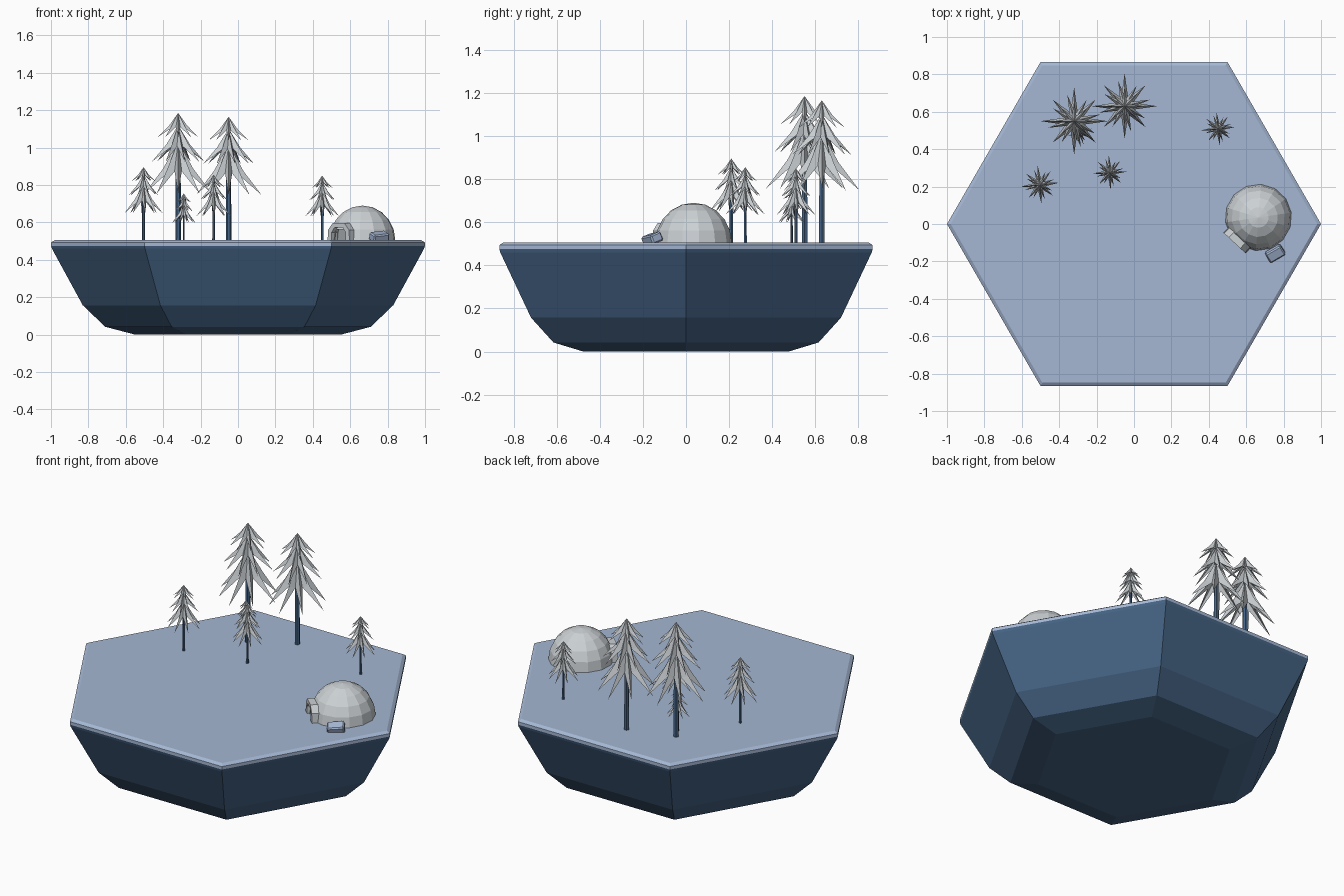
import bpy, bmesh, math
from mathutils import Vector, Matrix

if "Cube" in bpy.data.objects:
    bpy.data.objects.remove(bpy.data.objects["Cube"])

GROUND = 0.505


def mat(name, col):
    m = bpy.data.materials.new(name)
    m.diffuse_color = (*col, 1)
    m.use_nodes = True
    m.node_tree.nodes["Principled BSDF"].inputs["Base Color"].default_value = m.diffuse_color
    return m


SNOW = mat("snow white", (0.60, 0.635, 0.66))
ICE = mat("ice blue", (0.376, 0.474, 0.658))
NAVY = mat("deep navy", (0.062, 0.130, 0.240))


def finish(name, bm, mats, fix=True):
    if fix:
        bmesh.ops.recalc_face_normals(bm, faces=bm.faces)
    me = bpy.data.meshes.new(name)
    bm.to_mesh(me)
    bm.free()
    for m in mats:
        me.materials.append(m)
    ob = bpy.data.objects.new(name, me)
    bpy.context.collection.objects.link(ob)
    return ob


def lathe(bm, profile, sides, start=0.0, cap_bottom=True, cap_top=True):
    """Rings of (radius, z) joined by quads; returns quads per band."""
    rings = [[bm.verts.new((r * math.cos(start + math.tau * i / sides),
                            r * math.sin(start + math.tau * i / sides), z))
              for i in range(sides)] for r, z in profile]
    bands = []
    for a, b in zip(rings, rings[1:]):
        bands.append([bm.faces.new((a[i], a[(i + 1) % sides], b[(i + 1) % sides], b[i]))
                      for i in range(sides)])
    if cap_bottom:
        bm.faces.new(rings[0][::-1])
    if cap_top:
        bm.faces.new(rings[-1])
    return bands


# Hexagonal floating base: navy body, icy top
bm = bmesh.new()
lathe(bm, [(0.55, 0), (0.71, 0.042), (0.83, 0.157), (0.995, 0.46), (1.0, 0.475),
           (1.0, 0.493), (0.98, GROUND)], 6)
for f in bm.faces:
    f.material_index = 1 if f.calc_center_median().z > 0.474 else 0
finish("hex_base", bm, [NAVY, ICE])


def spiky_tier(bm, R, z_tip, z_top, turn, n=8):
    """Drooping star of folded branches around the trunk."""
    H = z_top - z_tip
    top = bm.verts.new((0, 0, z_top))
    under = bm.verts.new((0, 0, z_top - 0.35 * H))

    def ring(r, z, off, short=1.0):
        vs = []
        for i in range(n):
            a = turn + math.tau * (i + off) / n
            k = short if i % 2 else 1.0
            vs.append(bm.verts.new((r * k * math.cos(a), r * k * math.sin(a), z_top - z * H)))
        return vs
    mid, tip, valley = ring(0.45 * R, 0.53, 0), ring(R, 1.0, 0, 0.9), ring(0.28 * R, 0.58, 0.5)
    for i in range(n):
        for v, flip in ((valley[i], False), (valley[i - 1], True)):
            for tri in ((top, mid[i], v), (mid[i], tip[i], v), (tip[i], under, v)):
                bm.faces.new(tri[::-1] if flip else tri)


# Fir trees: x, y, total height, relative spin
TREES = [(-0.32, 0.55, 0.68, 0.0), (-0.05, 0.63, 0.66, 0.0), (-0.505, 0.21, 0.39, 0.1),
         (-0.13, 0.275, 0.35, 0.05), (0.45, 0.51, 0.345, 0.1), (-0.29, 0.49, 0.25, 0.3)]
for k, (x, y, h, spin) in enumerate(TREES, 1):
    s = h / 0.68
    place = Matrix.Translation((x, y, GROUND)) @ Matrix.Rotation(spin, 4, 'Z') @ Matrix.Scale(s, 4)
    bm = bmesh.new()
    lathe(bm, [(0.015, -0.005), (0.014, 0.3), (0.009, 0.56)], 6)
    bm.transform(place)
    finish(f"tree_trunk_{k}", bm, [NAVY])
    bm = bmesh.new()
    spiky_tier(bm, 0.18, 0.25, 0.53, 0.0)
    spiky_tier(bm, 0.145, 0.42, 0.615, 0.25)
    spiky_tier(bm, 0.11, 0.55, 0.68, 0.0)
    bm.transform(place)
    finish(f"tree_branches_{k}", bm, [SNOW], fix=False)

# Igloo dome, one panel removed as the doorway
C = Vector((0.665, 0.035, GROUND))
DOOR = math.radians(227)
SEG, RINGS = 14, 5
bm = bmesh.new()
prof = [(0.178 * math.cos(i * math.pi / 2 / RINGS), 0.185 * math.sin(i * math.pi / 2 / RINGS))
        for i in range(RINGS)]
bands = lathe(bm, prof, SEG, DOOR - math.pi / SEG, cap_bottom=False, cap_top=False)
pole = bm.verts.new((0, 0, 0.185))
for f in bands[-1]:
    a, b = f.verts[3], f.verts[2]
    bm.faces.new((a, b, pole))
bmesh.ops.delete(bm, geom=[bands[0][0]], context='FACES')
bm.transform(Matrix.Translation(C))
finish("igloo_dome", bm, [SNOW], fix=False)

# Igloo entrance arch
bm = bmesh.new()
outer = [(-0.08, 0), (-0.076, 0.055), (-0.042, 0.092), (0.042, 0.092), (0.076, 0.055), (0.08, 0)]
inner = [(-0.05, 0), (-0.05, 0.042), (-0.03, 0.068), (0.03, 0.068), (0.05, 0.042), (0.05, 0)]
vs = [[bm.verts.new((d, p[0], p[1])) for p in pts]
      for pts, d in ((outer, 0.14), (outer, 0.187), (inner, 0.187), (inner, 0.14))]
for j in range(4):
    a, b = vs[j], vs[(j + 1) % 4]
    for i in range(5):
        bm.faces.new((a[i], a[i + 1], b[i + 1], b[i]))
for i in (0, 5):
    bm.faces.new([r[i] for r in vs])
bm.transform(Matrix.Translation(C) @ Matrix.Rotation(DOOR, 4, 'Z'))
finish("igloo_entrance", bm, [SNOW])

# Loose ice block beside the igloo, leaning slightly
bm = bmesh.new()
bmesh.ops.create_cube(bm, size=1)
bmesh.ops.scale(bm, verts=bm.verts, vec=(0.095, 0.06, 0.045))
bmesh.ops.bevel(bm, geom=bm.edges[:], offset=0.007, segments=1, affect='EDGES')
bm.transform(Matrix.Translation((0.755, -0.157, GROUND + 0.018))
             @ Matrix.Rotation(math.radians(30), 4, 'Z')
             @ Matrix.Rotation(math.radians(-6), 4, 'Y')
             @ Matrix.Rotation(math.radians(20), 4, 'X'))
finish("ice_block", bm, [ICE])
